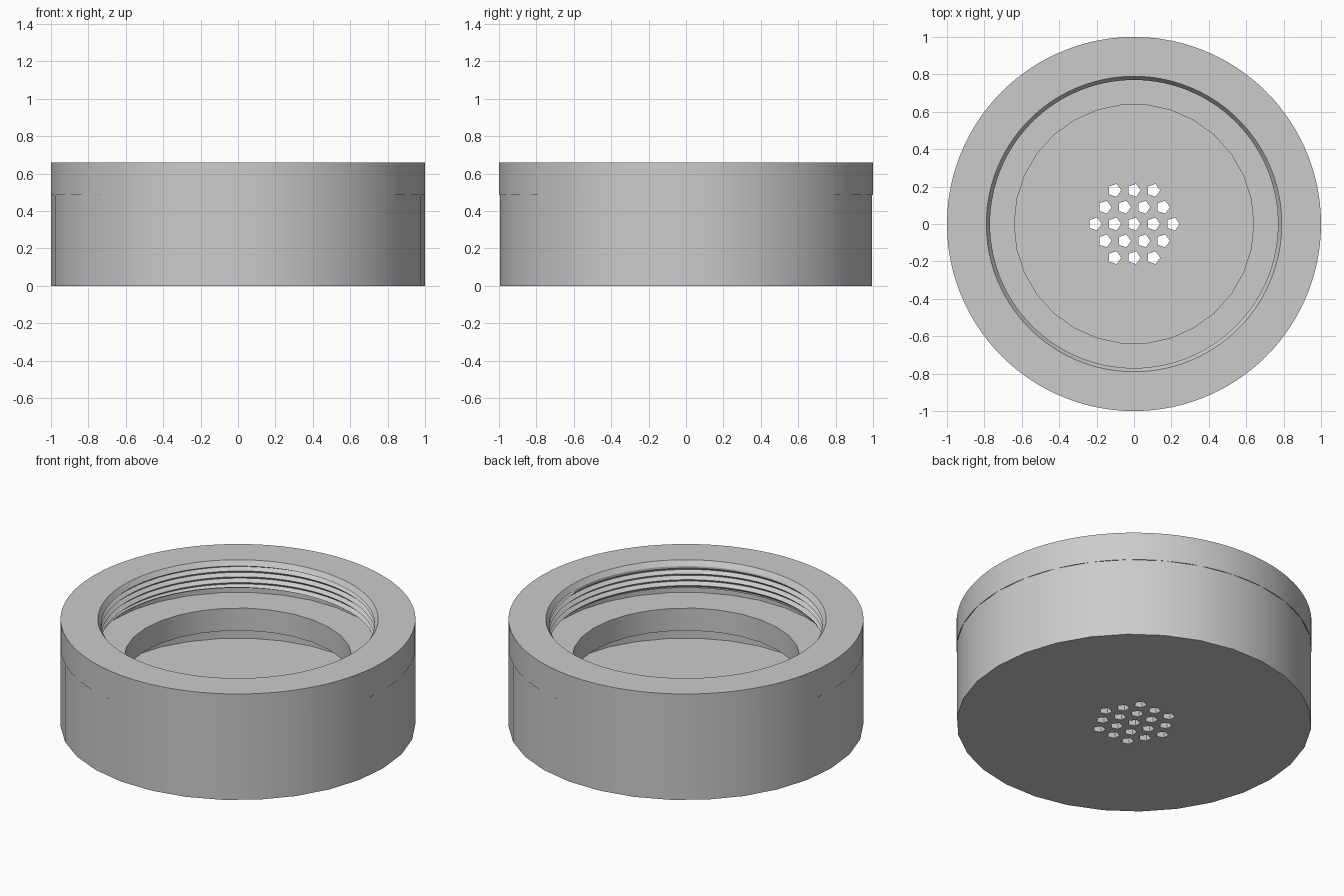
import bpy
import bmesh
import math

cube = bpy.data.objects.get("Cube")
if cube:
    bpy.data.objects.remove(cube, do_unlink=True)

grey = bpy.data.materials.new("plain grey")
grey.use_nodes = True
grey.diffuse_color = (0.6, 0.6, 0.6, 1)
grey.node_tree.nodes["Principled BSDF"].inputs["Base Color"].default_value = grey.diffuse_color


def finish(name, bm):
    bmesh.ops.remove_doubles(bm, verts=bm.verts, dist=1e-5)
    bmesh.ops.recalc_face_normals(bm, faces=bm.faces)
    mesh = bpy.data.meshes.new(name)
    bm.to_mesh(mesh)
    bm.free()
    mesh.materials.append(grey)
    obj = bpy.data.objects.new(name, mesh)
    bpy.context.collection.objects.link(obj)
    return obj


def select(obj):
    bpy.ops.object.select_all(action='DESELECT')
    obj.select_set(True)
    bpy.context.view_layer.objects.active = obj


def lathe(name, profile, sides):
    """Spin profile(turn), a list of (radius, height), around z."""
    bm = bmesh.new()
    columns = []
    for i in range(sides + 1):
        a = 2 * math.pi * i / sides
        columns.append([bm.verts.new((r * math.cos(a), r * math.sin(a), z))
                        for r, z in profile(i / sides)])
    for a, b in zip(columns, columns[1:]):
        for k in range(len(a) - 1):
            bm.faces.new((a[k], b[k], b[k + 1], a[k + 1]))
    return finish(name, bm)


# Faceted lower cup: an inner flange overhangs a wider chamber
JOINT, TOP = 0.485, 0.66
cup_profile = [(0, 0), (1, 0), (1, JOINT), (0.85, JOINT), (0.85, 0.43),
               (0.64, 0.43), (0.64, 0.29), (0.85, 0.29), (0.85, 0.145), (0, 0.145)]
cup = lathe("lower_cup", lambda turn: cup_profile, 30)

# Vent holes: pentagonal prisms on a hexagonal grid
SPACING = 0.104
bm = bmesh.new()
for row in range(-2, 3):
    count = 5 - abs(row)
    for i in range(count):
        x = (i - (count - 1) / 2) * SPACING
        y = row * SPACING * math.sqrt(3) / 2
        rim = [bm.verts.new((x + 0.036 * math.cos(k * math.tau / 5),
                             y + 0.036 * math.sin(k * math.tau / 5), -0.1)) for k in range(5)]
        base = bm.faces.new(rim)
        out = bmesh.ops.extrude_face_region(bm, geom=[base])["geom"]
        for v in out:
            if isinstance(v, bmesh.types.BMVert):
                v.co.z = 0.25
cutter = finish("vent_cutter", bm)
cutter.hide_render = True

select(cup)
cut = cup.modifiers.new("vents", 'BOOLEAN')
cut.operation = 'DIFFERENCE'
cut.solver = 'EXACT'
cut.object = cutter
bpy.ops.object.modifier_apply(modifier=cut.name)
bpy.data.objects.remove(cutter, do_unlink=True)

# Smooth upper ring with a tapered lip and a helical inner thread
PITCH, LOW, HIGH = 0.036, 0.495, 0.63


def ring_profile(turn):
    start = HIGH + PITCH * (1 - turn)
    points = [(0.79, JOINT), (1, JOINT), (1, TOP), (0.79, TOP), (0.77, HIGH)]
    for k in range(13):
        z = min(max(start - k * PITCH / 2, LOW), HIGH)
        phase = ((start - z) / PITCH) % 1
        radius = 0.79 - 0.02 * (1 - abs(2 * phase - 1))
        points.append((0.77 if z == HIGH else radius, z))
    return points + [(0.79, LOW), (0.79, JOINT)]


ring = lathe("threaded_ring", ring_profile, 120)

for part in (cup, ring):
    select(part)
    bpy.ops.object.shade_smooth_by_angle(angle=math.radians(30))
